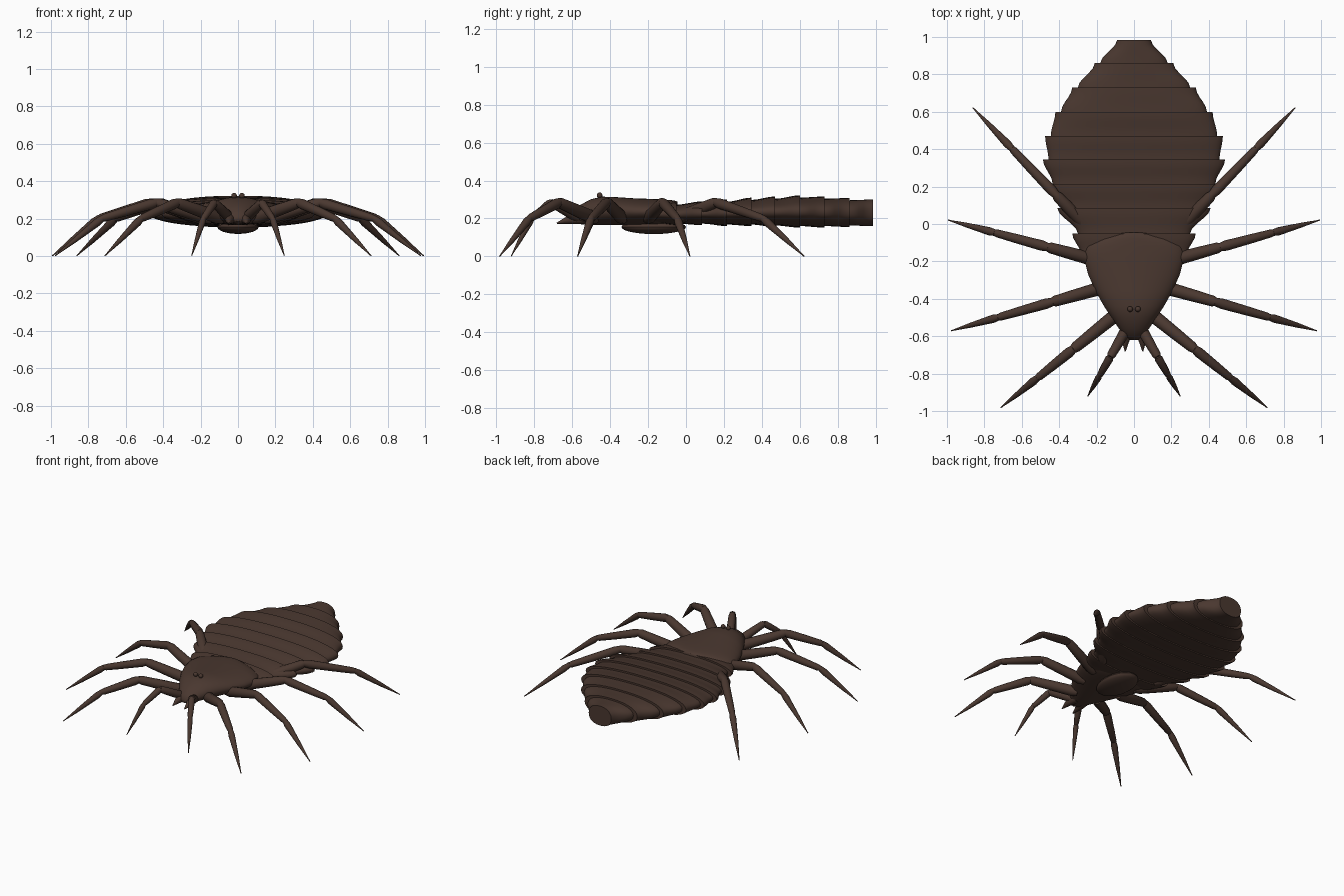
import bpy, bmesh, math
from mathutils import Vector

cube = bpy.data.objects.get("Cube")
if cube:
    bpy.data.objects.remove(cube, do_unlink=True)

brown = bpy.data.materials.new("dark brown")
brown.use_nodes = True
colour = (0.068, 0.039, 0.029, 1)
brown.diffuse_color = colour
bsdf = brown.node_tree.nodes["Principled BSDF"]
bsdf.inputs["Base Color"].default_value = colour
bsdf.inputs["Roughness"].default_value = 0.7


def finish(name, bm, angle=40):
    bmesh.ops.recalc_face_normals(bm, faces=bm.faces)
    mesh = bpy.data.meshes.new(name)
    bm.to_mesh(mesh)
    bm.free()
    mesh.materials.append(brown)
    ob = bpy.data.objects.new(name, mesh)
    bpy.context.collection.objects.link(ob)
    bpy.ops.object.select_all(action='DESELECT')
    ob.select_set(True)
    bpy.context.view_layer.objects.active = ob
    bpy.ops.object.shade_smooth_by_angle(angle=math.radians(angle))
    return ob


def skin(bm, rings):
    """Join closed vertex rings and cap both ends."""
    loops = [[bm.verts.new(p) for p in ring] for ring in rings]
    n = len(loops[0])
    for a, b in zip(loops, loops[1:]):
        for i in range(n):
            j = (i + 1) % n
            bm.faces.new((a[i], a[j], b[j], b[i]))
    bm.faces.new(loops[0])
    bm.faces.new(loops[-1][::-1])


def section(y, half_width, low, high, power=2.3, n=48):
    """Rounded cross-section standing across the body."""
    ring = []
    for i in range(n):
        a = 2 * math.pi * i / n
        c, s = math.cos(a), math.sin(a)
        x = math.copysign(abs(c) ** (2 / power), c) * half_width
        z = math.copysign(abs(s) ** (2 / power), s) * (high - low) / 2
        ring.append((x, y, (low + high) / 2 + z))
    return ring


def tube(bm, path, radii, n=12):
    """Round tapered limb along a path, with level mitred joints."""
    path = [Vector(p) for p in path]
    rings = []
    for i, p in enumerate(path):
        d = path[min(i + 1, len(path) - 1)] - path[max(i - 1, 0)]
        side = d.cross(Vector((0, 0, 1))).normalized()
        up = side.cross(d).normalized()
        rings.append([p + radii[i] * (side * math.cos(t) + up * math.sin(t))
                      for t in (2 * math.pi * k / n for k in range(n))])
    skin(bm, rings)


def ellipsoid(name, centre, size):
    bm = bmesh.new()
    bmesh.ops.create_uvsphere(bm, u_segments=24, v_segments=12, radius=1)
    for v in bm.verts:
        v.co = Vector(centre) + v.co * Vector(size)
    return finish(name, bm)


# Abdomen: overlapping plates, each flaring to a lip at its rear edge
lips = [(-.17, .31, .17, .28), (-.05, .33, .165, .285), (.085, .41, .165, .29),
        (.215, .465, .16, .30), (.345, .487, .16, .31), (.47, .475, .155, .316),
        (.60, .42, .152, .322), (.73, .33, .152, .316), (.86, .21, .155, .308),
        (.985, .09, .16, .30)]
rings = []
for (y0, w0, b0, t0), (y1, w1, b1, t1) in zip(lips, lips[1:]):
    w0, b0, t0 = w0 - .03, b0 + .008, t0 - .012
    for k in range(6):
        t = k / 5
        e = t * t * (3 - 2 * t)
        rings.append(section(y0 + (y1 - y0) * t, w0 + (w1 - w0) * e,
                             b0 + (b1 - b0) * e, t0 + (t1 - t0) * e))
bm = bmesh.new()
skin(bm, rings)
finish("abdomen", bm)

# Head shield: teardrop narrowing to the front
shield = [(-.045, .05, .20, .288), (-.055, .13, .19, .293), (-.08, .21, .18, .297),
          (-.12, .26, .17, .30), (-.18, .268, .165, .303), (-.27, .245, .165, .306),
          (-.36, .205, .165, .312), (-.44, .16, .165, .315), (-.50, .12, .167, .302),
          (-.56, .08, .17, .27), (-.60, .05, .175, .24), (-.62, .02, .185, .21)]
bm = bmesh.new()
skin(bm, [section(*row, power=2) for row in shield])
finish("head_shield", bm, 60)

# Underside plate
ellipsoid("breast_plate", (0, -.17, .155), (.11, .17, .037))

# Legs: hip, knee, ankle and foot heights along a straight plan line
legs = {
    "front_leg": ((.09, -.48), (.71, -.98), (.38, .69), 1),
    "second_leg": ((.15, -.335), (.975, -.57), (.35, .70), 1),
    "third_leg": ((.18, -.20), (.99, .02), (.35, .70), 1),
    "rear_leg": ((.22, -.05), (.86, .62), (.31, .68), 1),
    "feeler": ((.04, -.56), (.247, -.92), (.42, .70), .8),
}
for label, (hip, foot, (knee, ankle), thick) in legs.items():
    for side, sx in (("left", 1), ("right", -1)):
        def at(t, z):
            return Vector((sx * (hip[0] + (foot[0] - hip[0]) * t),
                           hip[1] + (foot[1] - hip[1]) * t, z))
        hip_p, knee_p = at(0, .20), at(knee, .285)
        ankle_p, foot_p = at(ankle, .20), at(1, .003)
        bm = bmesh.new()
        for a, b, r0, r1 in ((hip_p, knee_p, .036, .029),
                             (knee_p, ankle_p, .028, .021),
                             (ankle_p, foot_p, .022, .004)):
            d = b - a
            tube(bm, [a - d * .03, a + d * .1, a + d * .6, b - d * .06, b + d * .01],
                 [r * thick for r in (r0 * .75, r0, (r0 + r1) / 2, r1, r1 * .75)])
        finish(f"{side}_{label}", bm, 50)

# Eyes and fangs
for side, sx in (("left", 1), ("right", -1)):
    ellipsoid(f"{side}_eye", (sx * .021, -.455, .322), (.015, .015, .015))
    bm = bmesh.new()
    tube(bm, [(sx * .035, -.54, .20), (sx * .045, -.61, .195), (sx * .047, -.68, .175)],
         [.03, .025, .003])
    finish(f"{side}_fang", bm, 60)
